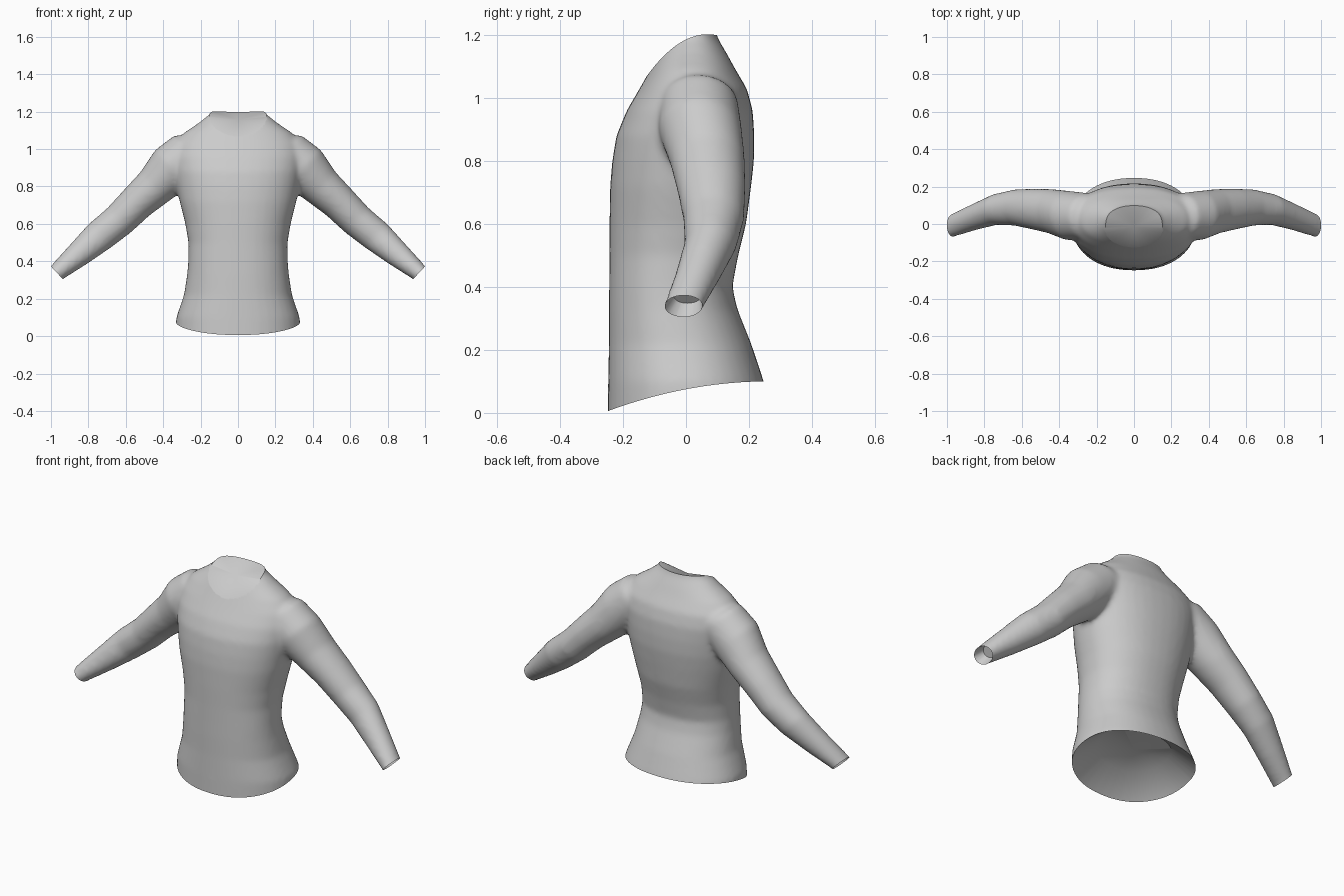
import bpy, bmesh, math
from mathutils import Vector

if "Cube" in bpy.data.objects:
    bpy.data.objects.remove(bpy.data.objects["Cube"])

SEG = 40


def loft(bm, rings):
    """Closed tube through a list of rings of points."""
    loops = [[bm.verts.new(p) for p in r] for r in rings]
    for a, b in zip(loops, loops[1:]):
        for i in range(SEG):
            j = (i + 1) % SEG
            bm.faces.new((a[i], a[j], b[j], b[i]))
    bm.faces.new(loops[0][::-1])
    bm.faces.new(loops[-1])


def torso_ring(z, hx, front, back, n=2.2):
    pts = []
    for i in range(SEG):
        a = 2 * math.pi * i / SEG
        c, s = math.cos(a), math.sin(a)
        x = math.copysign(abs(c) ** (2 / n), c) * hx
        y = (front + back) / 2 + math.copysign(abs(s) ** (2 / n), s) * (back - front) / 2
        pts.append((x, y, z))
    return pts


def sleeve_ring(side, cx, cy, cz, r, ry):
    u = Vector((0.70, 0, 0.714))
    pts = []
    for i in range(SEG):
        a = 2 * math.pi * i / SEG
        p = Vector((cx, cy, cz)) + u * (r * math.cos(a)) + Vector((0, ry * math.sin(a), 0))
        pts.append((p.x * side, p.y, p.z))
    return pts


# torso: height, half width, front y, back y (runs past hem and neck)
torso = [(-.15, .35, -.25, .29), (0, .338, -.248, .272), (.1, .33, -.247, .247),
         (.22, .289, -.245, .207), (.33, .272, -.245, .163), (.4, .266, -.244, .147),
         (.5, .265, -.243, .166), (.6, .282, -.243, .191), (.72, .312, -.241, .207),
         (.8, .327, -.234, .216), (.88, .34, -.221, .217), (.96, .348, -.188, .212),
         (1.03, .335, -.147, .193), (1.09, .285, -.113, .157), (1.14, .21, -.088, .13),
         (1.19, .148, -.06, .1), (1.27, .13, -.05, .08)]
# sleeve: centre x, y, z, radius in front view, radius in y
sleeve = [(.12, .04, 1.0, .10, .10), (.25, .04, .98, .13, .125), (.35, .045, .9, .133, .132),
          (.445, .068, .8, .109, .119), (.54, .08, .715, .097, .109), (.635, .088, .62, .091, .097),
          (.74, .078, .535, .087, .083), (.855, .037, .435, .069, .071),
          (.97, -.008, .338, .048, .062), (1.06, -.045, .24, .042, .058)]

bm = bmesh.new()
loft(bm, [torso_ring(*t) for t in torso])
for side in (1, -1):
    loft(bm, [sleeve_ring(side, *s) for s in sleeve])
bmesh.ops.recalc_face_normals(bm, faces=bm.faces)
raw = bpy.data.meshes.new("shirt_raw")
bm.to_mesh(raw)
bm.free()
shirt = bpy.data.objects.new("shirt", raw)
bpy.context.collection.objects.link(shirt)

# blend torso and sleeves into one skin
rm = shirt.modifiers.new("blend", 'REMESH')
rm.mode = 'VOXEL'
rm.voxel_size = 0.013
sm = shirt.modifiers.new("soften", 'SMOOTH')
sm.factor = 0.5
sm.iterations = 9
dg = bpy.context.evaluated_depsgraph_get()
skin = bpy.data.meshes.new_from_object(shirt.evaluated_get(dg))
shirt.modifiers.clear()
shirt.data = skin
bm = bmesh.new()
bm.from_mesh(skin)


def cut(co, no, f=lambda y: 0.0):
    """Trim the skin along a plane bent by the height curve f(y)."""
    for v in bm.verts:
        v.co.z -= f(v.co.y)
    geom = bm.verts[:] + bm.edges[:] + bm.faces[:]
    bmesh.ops.bisect_plane(bm, geom=geom, dist=1e-5, plane_co=co, plane_no=no, clear_outer=True)
    for v in bm.verts:
        v.co.z += f(v.co.y)


def recess(scale, offset):
    """Turn the open rim inward and close it with a fan."""
    edges = [e for e in bm.edges if e.is_boundary]
    if scale < 1:
        new = bmesh.ops.extrude_edge_only(bm, edges=edges)["geom"]
        vs = [g for g in new if isinstance(g, bmesh.types.BMVert)]
        c = sum((v.co for v in vs), Vector()) / len(vs)
        for v in vs:
            v.co = c + (v.co - c) * scale + Vector(offset)
        edges = [e for e in bm.edges if e.is_boundary]
    vs = {v for e in edges for v in e.verts}
    mid = bm.verts.new(sum((v.co for v in vs), Vector()) / len(vs))
    for e in edges:
        bm.faces.new((e.verts[0], e.verts[1], mid))


# hem
cut((0, 0, 0), (0, 0, -1), lambda y: .075 + .19 * y - .36 * y * y)
recess(.6, (0, 0, .09))


# neckline
def neck(y):
    y = min(max(y, -.13), .12)
    return 1.185 + .488 * y - 3.57 * y * y


cut((0, 0, 0), (0, 0, 1), neck)
recess(1, (0, 0, 0))

# cuffs
for side in (1, -1):
    cut((.967 * side, 0, .3375), (.73 * side, 0, -.68))
    recess(.75, (-.035 * side, .012, .035))

bmesh.ops.recalc_face_normals(bm, faces=bm.faces)
for f in bm.faces:
    f.smooth = True
bm.to_mesh(skin)
bm.free()
skin.set_sharp_from_angle(angle=math.radians(40))
